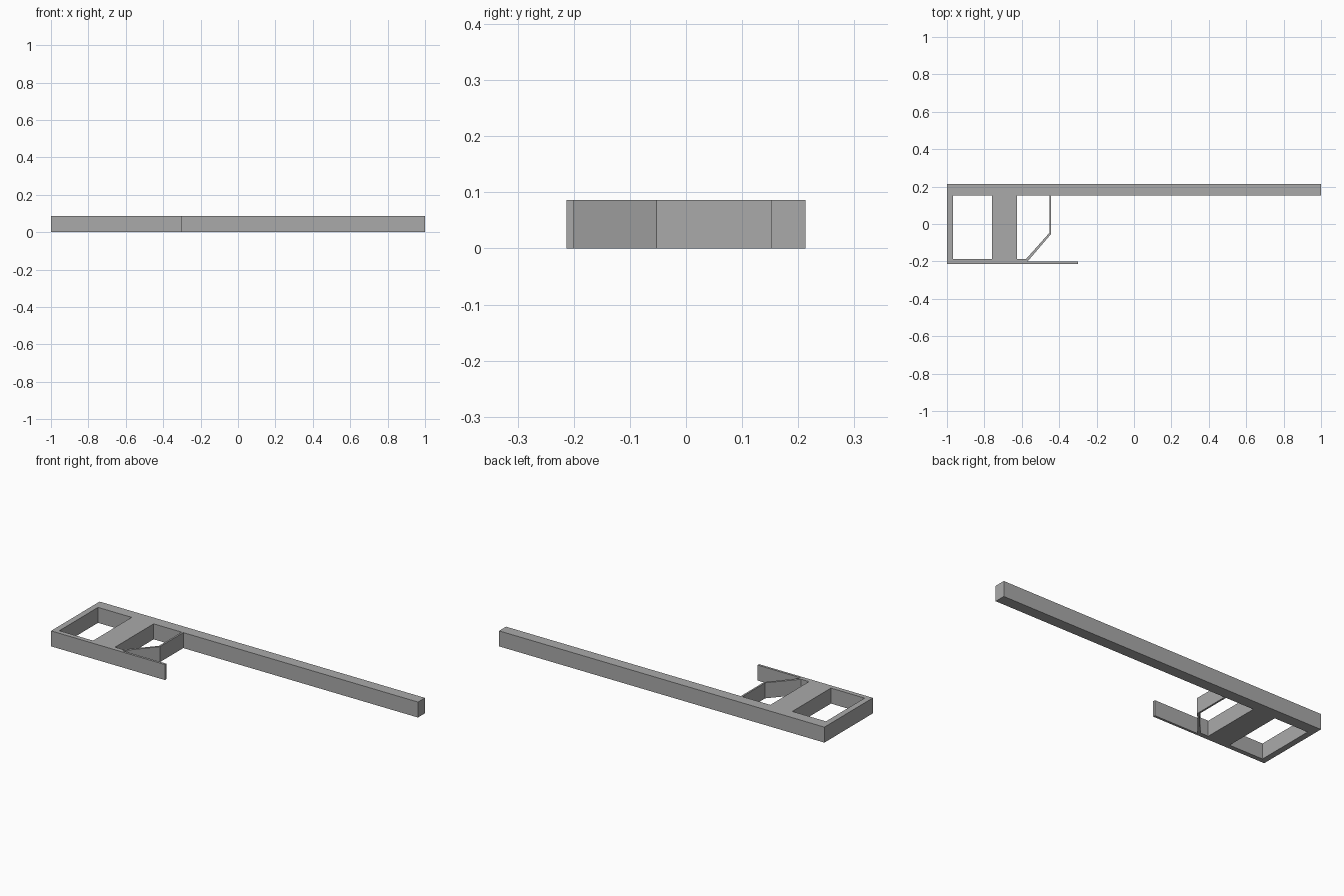
import bpy

cube = bpy.data.objects.get("Cube")
if cube:
    bpy.data.objects.remove(cube, do_unlink=True)

HEIGHT = 0.086

grey = bpy.data.materials.new("plain grey")
grey.use_nodes = True
colour = (0.4, 0.4, 0.4, 1)
grey.diffuse_color = colour
grey.node_tree.nodes["Principled BSDF"].inputs["Base Color"].default_value = colour

# Outline: long beam, thin bent spring, thin tongue, end frame
outline = [(-1, 0.213), (1, 0.213), (1, 0.152), (-0.443, 0.152),
           (-0.443, -0.053), (-0.569, -0.2), (-0.3, -0.2),
           (-0.3, -0.213), (-1, -0.213)]

# Openings: square window and clipped window behind the spring
square_window = [(-0.967, 0.152), (-0.76, 0.152), (-0.76, -0.187), (-0.967, -0.187)]
clipped_window = [(-0.625, 0.152), (-0.453, 0.152), (-0.453, -0.048),
                  (-0.577, -0.187), (-0.625, -0.187)]

# Flat filled curve with holes, given thickness
curve = bpy.data.curves.new("latch_profile", "CURVE")
curve.dimensions = "2D"
curve.fill_mode = "BOTH"
curve.extrude = HEIGHT / 2
for points in (outline, square_window, clipped_window):
    spline = curve.splines.new("POLY")
    spline.points.add(len(points) - 1)
    for point, (x, y) in zip(spline.points, points):
        point.co = (x, y, 0, 1)
    spline.use_cyclic_u = True
curve.materials.append(grey)

latch = bpy.data.objects.new("latch_arm", curve)
latch.location.z = HEIGHT / 2
bpy.context.collection.objects.link(latch)

# Turn the curve into a clean flat-shaded mesh
bpy.ops.object.select_all(action="DESELECT")
latch.select_set(True)
bpy.context.view_layer.objects.active = latch
bpy.ops.object.convert(target="MESH")
bpy.ops.object.mode_set(mode="EDIT")
bpy.ops.mesh.select_all(action="SELECT")
bpy.ops.mesh.remove_doubles(threshold=0.0005)
bpy.ops.mesh.normals_make_consistent(inside=False)
bpy.ops.object.mode_set(mode="OBJECT")
bpy.ops.object.shade_flat()
